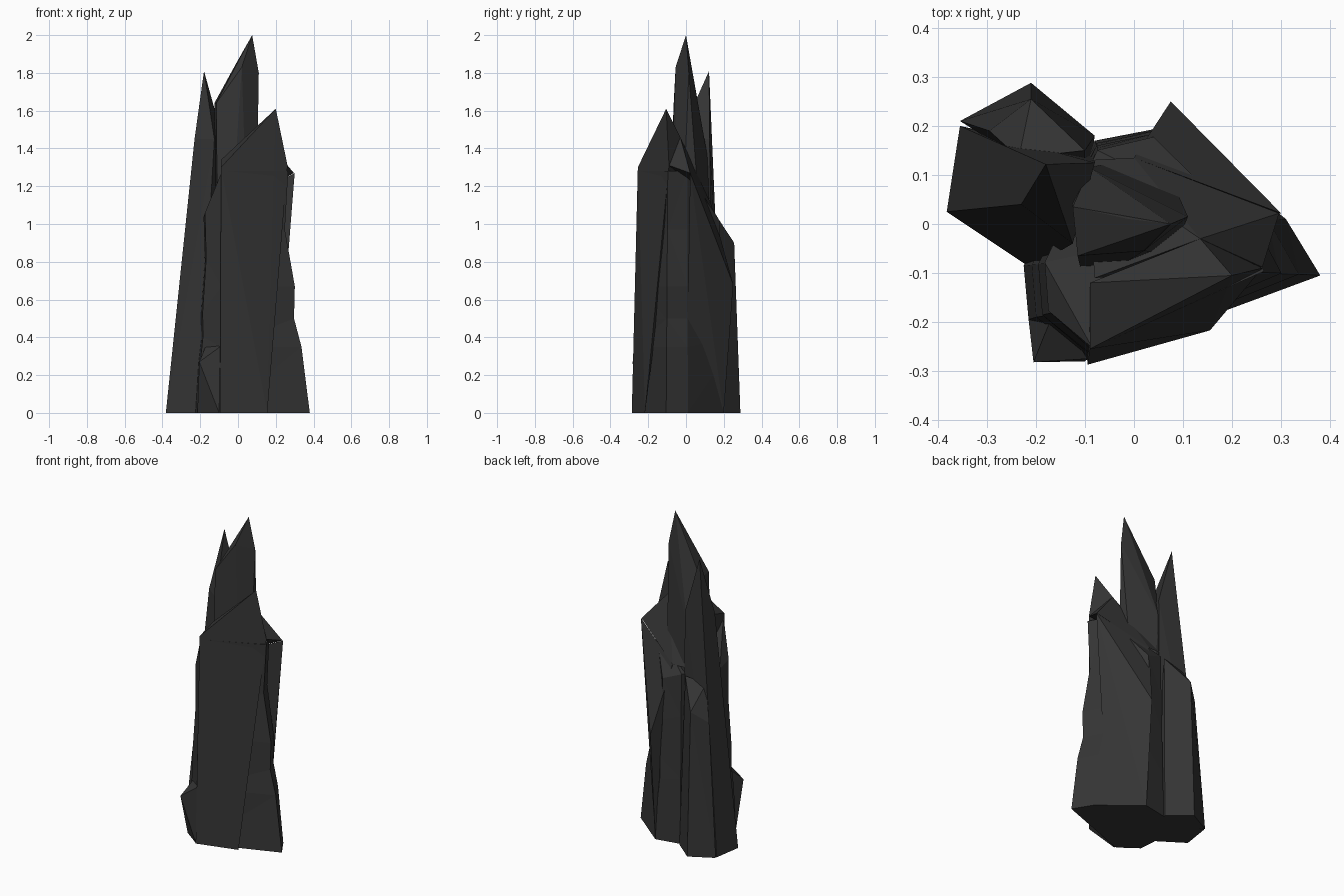
import bpy, bmesh

if "Cube" in bpy.data.objects:
    bpy.data.objects.remove(bpy.data.objects["Cube"])

stone = bpy.data.materials.new("dark_stone")
stone.diffuse_color = (0.035, 0.035, 0.035, 1)
stone.use_nodes = True
stone.node_tree.nodes["Principled BSDF"].inputs["Base Color"].default_value = stone.diffuse_color


def finish(name, bm):
    bmesh.ops.triangulate(bm, faces=bm.faces[:])
    bmesh.ops.recalc_face_normals(bm, faces=bm.faces[:])
    me = bpy.data.meshes.new(name)
    bm.to_mesh(me)
    bm.free()
    me.materials.append(stone)
    ob = bpy.data.objects.new(name, me)
    bpy.context.collection.objects.link(ob)
    return ob


def shaft(name, foot, levels):
    """Tapering shaft: the foot outline repeated at each (height, width scale).
    The top sinks towards the back and the left."""
    bm = bmesh.new()
    loops = []
    for z, s in levels:
        ring = []
        for x, y in foot:
            px, py = -.06 + (x + .06) * s, -.02 + (y + .02) * (1 - .08 * z)
            sink = 1.3 * max(0, py - .02) + 2.3 * max(0, -.1 - px)
            ring.append(bm.verts.new((px, py, z * (1 - sink))))
        loops.append(ring)
    for lo, hi in zip(loops, loops[1:]):
        for i in range(len(foot)):
            bm.faces.new((lo[i - 1], lo[i], hi[i], hi[i - 1]))
    bm.faces.new(loops[0])
    bm.faces.new(loops[-1])
    return finish(name, bm)


def shard(name, foot, tips):
    """Convex crystal from ground points (x, y) and upper points (x, y, z)."""
    bm = bmesh.new()
    for p in [(x, y, 0) for x, y in foot] + tips:
        bm.verts.new(p)
    bmesh.ops.convex_hull(bm, input=bm.verts[:])
    bmesh.ops.delete(bm, geom=[v for v in bm.verts if not v.link_faces], context='VERTS')
    return finish(name, bm)


# Main body with its waisted right flank
rock = shaft("rock_spire",
             [(-.093, -.28), (.38, -.105), (.31, .01),
              (.075, .2), (-.08, .17), (-.225, -.085), (-.215, -.195)],
             [(0, 1), (.35, .9), (.5, .81), (.67, .82), (.97, .7), (1.28, .74)])

parts = [
    # Front slab face rising to a sloping crest
    shard("front_slab", [(-.095, -.287), (.155, -.217)], [
        (-.09, -.255, 1.3), (.2, -.105, 1.61), (.262, -.09, 1.31), (-.09, -.12, 1.34),
        (.135, -.03, 1.46)]),
    # Sloping back of the crest
    shard("crest_back", [], [
        (.262, -.088, 1.31), (.296, .022, 1.27), (.135, -.03, 1.46), (0, .135, 1.1),
        (-.1, .13, 1.1), (-.08, -.11, 1.33)]),
    # Swelling at the back right
    shard("back_swelling", [(.075, .2), (.2, 0)], [
        (.075, .25, .68), (.25, .05, .9), (.3, .022, 1.27), (0, .135, 1.1)]),
    # Tall middle spire
    shard("middle_spire", [(-.1, -.13), (.08, -.06), (.05, .15), (-.13, .13)], [
        (.075, 0, 2), (-.01, .01, 1.85), (.11, .015, 1.8), (.02, -.055, 1.83),
        (-.115, -.065, 1.64), (-.125, .035, 1.64), (-.09, .115, 1.35)]),
    # Left spire
    shard("left_spire", [(-.382, .025), (-.355, .2), (-.08, .14), (-.21, -.09)], [
        (-.18, .122, 1.81), (-.23, .04, 1.45), (-.08, .125, 1.45), (-.125, -.04, 1.45)]),
    # Shorter column at the back left
    shard("back_column", [(-.355, .21), (-.21, .288), (-.08, .18), (-.1, .05)], [
        (-.295, .19, .83), (-.21, .255, .9), (-.1, .15, 1.06), (-.235, .135, 1.04)]),
    # Overhanging ledge at the front left foot
    shard("foot_ledge", [(-.215, -.195), (-.1, -.28)], [
        (-.205, -.282, .27), (-.095, -.275, .35), (-.16, -.17, .38)]),
]

# Fuse everything into one faceted rock
for p in parts:
    m = rock.modifiers.new(p.name, 'BOOLEAN')
    m.operation, m.solver, m.object = 'UNION', 'EXACT', p
bpy.context.view_layer.update()
fused = bpy.data.meshes.new_from_object(
    rock.evaluated_get(bpy.context.evaluated_depsgraph_get()))
rock.modifiers.clear()
rock.data = fused
for p in parts:
    bpy.data.objects.remove(p)
